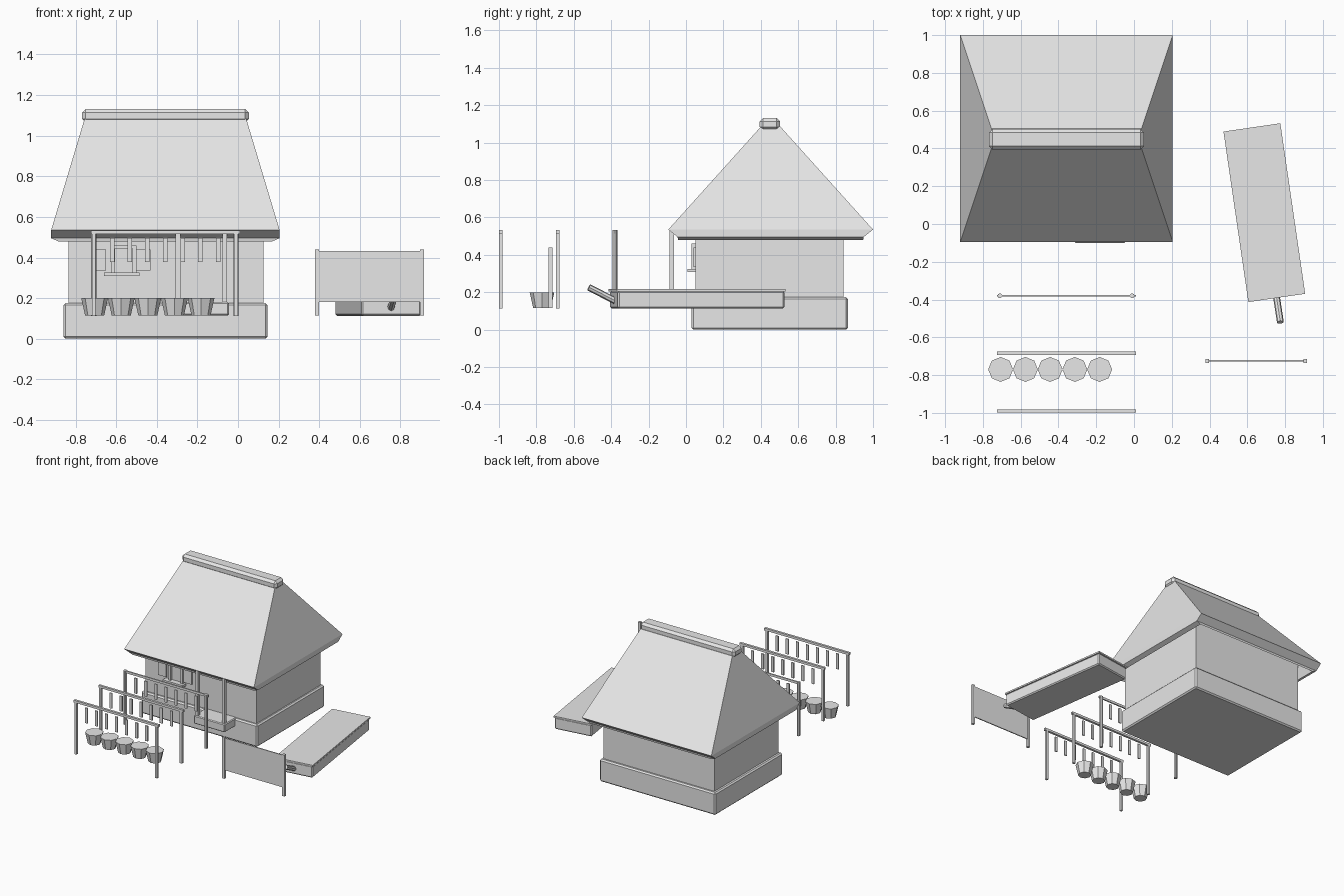
import bpy, bmesh, math
from mathutils import Vector, Matrix

cube = bpy.data.objects.get("Cube")
if cube:
    bpy.data.objects.remove(cube, do_unlink=True)

grey = bpy.data.materials.new("plain_grey")
grey.use_nodes = True
grey.diffuse_color = (0.8, 0.8, 0.8, 1)
grey.node_tree.nodes["Principled BSDF"].inputs["Base Color"].default_value = (0.8, 0.8, 0.8, 1)


def finish(name, bm, bevel=0):
    """Turn a bmesh into a named, coloured object."""
    bmesh.ops.recalc_face_normals(bm, faces=bm.faces)
    mesh = bpy.data.meshes.new(name)
    bm.to_mesh(mesh)
    bm.free()
    mesh.materials.append(grey)
    obj = bpy.data.objects.new(name, mesh)
    bpy.context.collection.objects.link(obj)
    if bevel:
        mod = obj.modifiers.new("soft_edges", 'BEVEL')
        mod.width = bevel
        mod.segments = 1
    return obj


def box(name, x, y, z, bevel=0):
    """Box from (min, max) pairs on each axis."""
    bm = bmesh.new()
    bmesh.ops.create_cube(bm, size=1)
    for v in bm.verts:
        v.co = [sum(r) / 2 + c * (r[1] - r[0]) for r, c in zip((x, y, z), v.co)]
    return finish(name, bm, bevel)


def tube(name, start, end, r1, r2, sides=8):
    """Tapered cylinder between two points."""
    a, b = Vector(start), Vector(end)
    bm = bmesh.new()
    turn = (b - a).to_track_quat('Z', 'Y').to_matrix().to_4x4()
    bmesh.ops.create_cone(bm, cap_ends=True, segments=sides, radius1=r1, radius2=r2,
                          depth=(b - a).length,
                          matrix=Matrix.Translation((a + b) / 2) @ turn)
    return finish(name, bm)


def post(name, x, y, z, r=0.01):
    return box(name, (x - r, x + r), (y - r, y + r), z)


# House base and walls
box("foundation", (-0.86, 0.145), (0.03, 0.865), (0, 0.175), 0.01)
box("walls", (-0.835, 0.125), (0.05, 0.842), (0.16, 0.6))

# Thick hipped roof: rings from the outer top, round the eaves, to the inner top
rings = [
    ((-0.755, 0.04), (0.4, 0.505), 1.085),
    ((-0.92, 0.205), (-0.095, 1.0), 0.535),
    ((-0.92, 0.205), (-0.045, 0.95), 0.495),
    ((-0.885, 0.17), (-0.042, 0.947), 0.48),
    ((-0.72, 0.005), (0.44, 0.465), 1.02),
]
bm = bmesh.new()
loops = [[bm.verts.new((x[i], y[j], z)) for i, j in ((0, 0), (1, 0), (1, 1), (0, 1))]
         for x, y, z in rings]
for low, high in zip(loops, loops[1:]):
    for i in range(4):
        k = (i + 1) % 4
        bm.faces.new((low[i], low[k], high[k], high[i]))
bm.faces.new(loops[0])
bm.faces.new(loops[-1])
finish("roof", bm)
box("ridge_cap", (-0.768, 0.053), (0.394, 0.502), (1.065, 1.132), 0.018)

# Porch with two posts and a beam
box("porch_floor", (-0.315, -0.045), (-0.1, 0.05), (0.115, 0.18), 0.006)
for x in (-0.295, -0.065):
    post("porch_post", x, -0.077, (0.17, 0.53), 0.012)

# Window frame, sill and shutters
for x in (-0.615, -0.51):
    box("window_jamb", (x - 0.01, x + 0.01), (0.03, 0.055), (0.325, 0.46))
box("window_lintel", (-0.625, -0.5), (0.03, 0.055), (0.445, 0.46))
box("window_sill", (-0.66, -0.485), (0.008, 0.055), (0.308, 0.325))
for x in (-0.72, -0.5):
    box("window_shutter", (x, x + 0.07), (0.04, 0.055), (0.335, 0.44))

# Three drying racks with hanging strips
for y, thick in ((-0.99, 0.009), (-0.685, 0.009), (-0.38, 0.005)):
    for x in (-0.71, -0.01):
        if thick < 0.009:
            tube("rack_post", (x, y, 0.112), (x, y, 0.533), 0.013, 0.013)
        else:
            post("rack_post", x, y, (0.112, 0.53), 0.009)
    box("rack_bar", (-0.725, 0.01), (y - thick, y + thick), (0.515, 0.533))
    for i in range(7):
        x = -0.62 + i * 0.087
        box("hanging_strip", (x - 0.011, x + 0.011), (y - 0.004, y + 0.004), (0.377, 0.497))

# Row of tubs
for i in range(5):
    x = -0.706 + i * 0.131
    tube("tub", (x, -0.77, 0.115), (x, -0.77, 0.2), 0.047, 0.066)

# Board fence
for x in (0.388, 0.907):
    post("fence_post", x, -0.725, (0.115, 0.44))
box("fence_panel", (0.39, 0.905), (-0.729, -0.721), (0.18, 0.432))

# Raised bed, turned slightly, with its spout
body = box("trough_body", (-0.148, 0.148), (-0.45, 0.45), (0.113, 0.207), 0.008)
lid = box("trough_lid", (-0.152, 0.152), (-0.456, 0.456), (0.205, 0.217))
for part in (body, lid):
    part.location = (0.69, 0.06, 0)
    part.rotation_euler.z = math.radians(8.3)
tube("spout", (0.752, -0.37, 0.15), (0.775, -0.52, 0.226), 0.018, 0.018)
